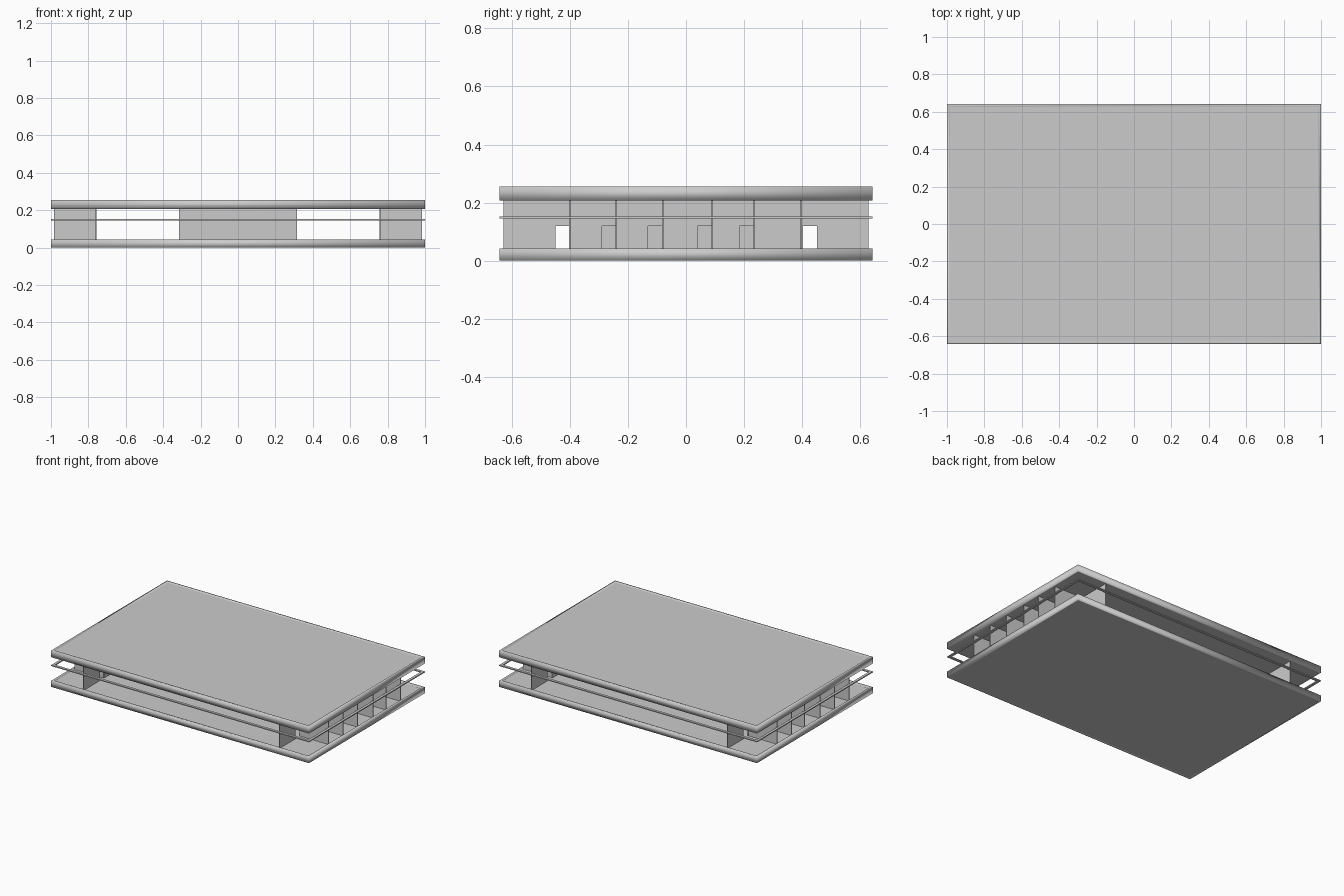
import bpy, bmesh

cube = bpy.data.objects.get("Cube")
if cube:
    bpy.data.objects.remove(cube, do_unlink=True)

grey = bpy.data.materials.new("concrete_grey")
grey.use_nodes = True
colour = (0.6, 0.6, 0.6, 1)
grey.diffuse_color = colour
grey.node_tree.nodes["Principled BSDF"].inputs["Base Color"].default_value = colour


def finish(name, bm, smooth=False):
    bmesh.ops.recalc_face_normals(bm, faces=bm.faces)
    mesh = bpy.data.meshes.new(name)
    bm.to_mesh(mesh)
    bm.free()
    mesh.materials.append(grey)
    for p in mesh.polygons:
        p.use_smooth = smooth
    obj = bpy.data.objects.new(name, mesh)
    bpy.context.collection.objects.link(obj)
    return obj


def add_box(bm, x0, x1, y0, y1, z0, z1):
    verts = bmesh.ops.create_cube(bm, size=1)["verts"]
    for v in verts:
        v.co.x = x1 if v.co.x > 0 else x0
        v.co.y = y1 if v.co.y > 0 else y0
        v.co.z = z1 if v.co.z > 0 else z0


def box(name, *bounds):
    bm = bmesh.new()
    add_box(bm, *bounds)
    return finish(name, bm)


def ring(name, hx, hy, width, z0, z1, smooth=False):
    """Rectangular frame with mitred corners."""
    bm = bmesh.new()
    section = [(0, z0), (0, z1), (width, z1), (width, z0)]
    loops = []
    for sx, sy in [(-1, -1), (1, -1), (1, 1), (-1, 1)]:
        loops.append([bm.verts.new((sx * (hx - d), sy * (hy - d), z)) for d, z in section])
    for i in range(4):
        a, b = loops[i], loops[(i + 1) % 4]
        for j in range(4):
            k = (j + 1) % 4
            bm.faces.new((a[j], b[j], b[k], a[k]))
    return finish(name, bm, smooth)


HX, HY = 1.0, 0.642
FLOOR, CEILING, TOP = 0.035, 0.208, 0.255
RIM = 0.014

# Floor and roof slabs, each held in a slightly raised edge band
for name, z0, z1, lip in [("floor", 0.0, 0.043, 0.008), ("roof", CEILING, TOP, 0.006)]:
    box(name + "_slab", RIM - HX, HX - RIM, RIM - HY, HY - RIM, z0, z1 - lip)
    ring(name + "_edge_band", HX, HY, RIM, z0, z1, True)

# Handrail around the whole storey
ring("handrail", HX, HY, 0.018, 0.146, 0.153)

# Central core
box("central_core", -0.315, 0.315, -0.31, 0.31, FLOOR, CEILING)

# Room walls with doorways, and partitions between the rooms at both ends
partitions = [-0.40, -0.24, -0.08, 0.09, 0.235, 0.395]
DOOR_W, DOOR_H, THICK = 0.05, 0.12, 0.006
doors = [y - DOOR_W for y in partitions[:-1]] + [partitions[-1] + 0.006]
for side, label in [(1, "left"), (-1, "right")]:
    xa, xb = sorted((side * 0.757, side * (0.757 + THICK)))
    bm = bmesh.new()
    start = RIM - HY
    for door in doors:
        add_box(bm, xa, xb, start, door, FLOOR, CEILING)
        add_box(bm, xa, xb, door, door + DOOR_W, DOOR_H, CEILING)
        start = door + DOOR_W
    add_box(bm, xa, xb, start, HY - RIM, FLOOR, CEILING)
    finish(label + "_room_wall", bm)

    xa, xb = sorted((side * 0.76, side * 0.985))
    for i, y in enumerate(partitions):
        box(f"{label}_partition_{i + 1}", xa, xb, y - THICK / 2, y + THICK / 2, FLOOR, CEILING)
